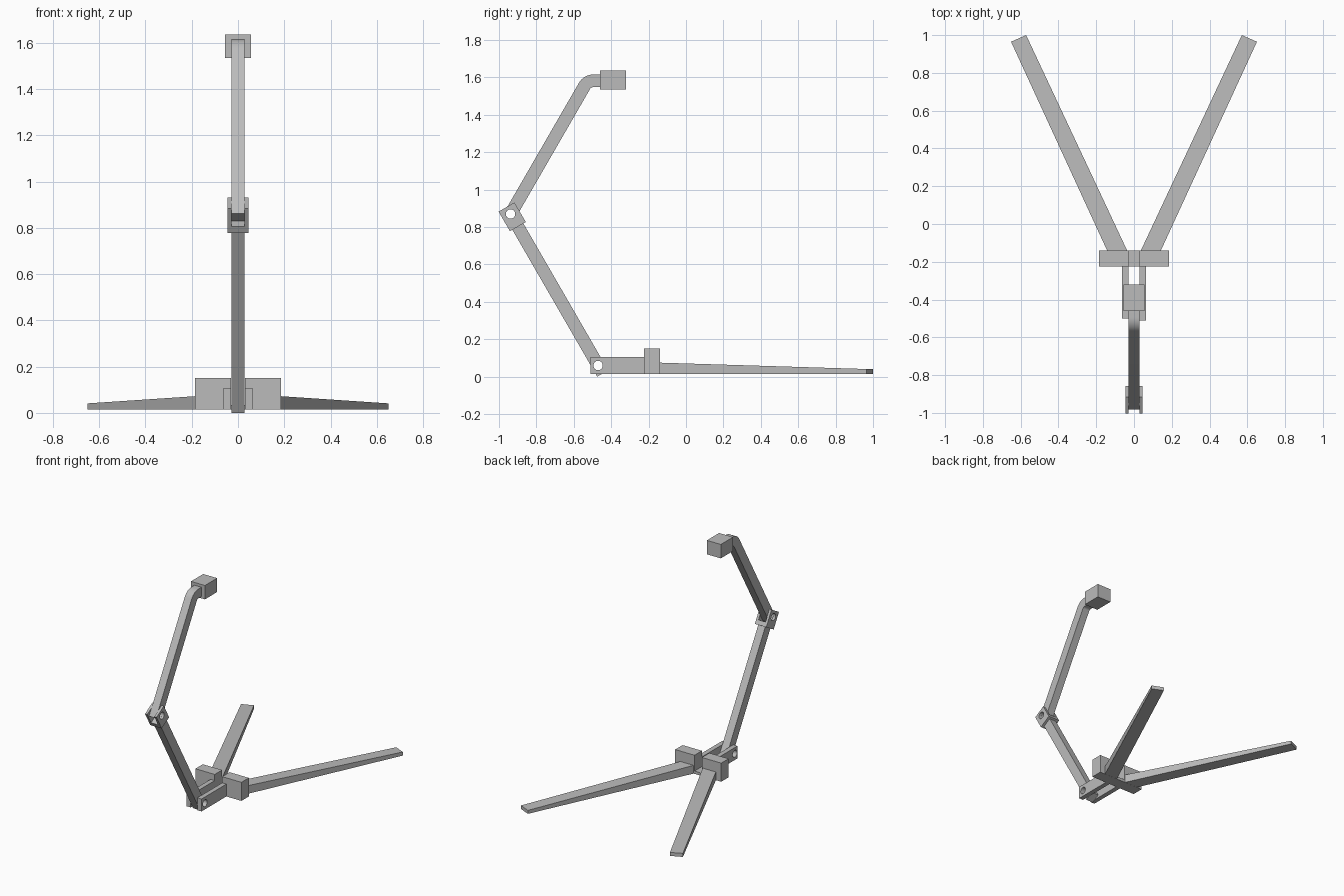
import bpy, bmesh, math
from mathutils import Matrix, Vector

cube = bpy.data.objects.get("Cube")
if cube:
    bpy.data.objects.remove(cube, do_unlink=True)

grey = bpy.data.materials.new("plain grey")
grey.use_nodes = True
color = (0.5, 0.5, 0.5, 1)
grey.diffuse_color = color
grey.node_tree.nodes["Principled BSDF"].inputs["Base Color"].default_value = color


def prism(name, outline, start, depth):
    """Extrude a closed outline of 3D points from start along depth."""
    bm = bmesh.new()
    face = bm.faces.new([bm.verts.new(Vector(p) + Vector(start)) for p in outline])
    new = bmesh.ops.extrude_face_region(bm, geom=[face])["geom"]
    bmesh.ops.translate(bm, vec=depth, verts=[v for v in new if isinstance(v, bmesh.types.BMVert)])
    bmesh.ops.recalc_face_normals(bm, faces=bm.faces)
    mesh = bpy.data.meshes.new(name)
    bm.to_mesh(mesh)
    bm.free()
    mesh.materials.append(grey)
    obj = bpy.data.objects.new(name, mesh)
    bpy.context.collection.objects.link(obj)
    return obj


def box(name, x, y, z):
    outline = [(x[0], 0, z[0]), (x[1], 0, z[0]), (x[1], 0, z[1]), (x[0], 0, z[1])]
    return prism(name, outline, (0, y[0], 0), (0, y[1] - y[0], 0))


def drill(obj, pivot):
    """Cut a round pin hole along x through the part."""
    bpy.ops.mesh.primitive_cylinder_add(vertices=32, radius=0.025, depth=0.4,
                                        location=pivot, rotation=(0, math.pi / 2, 0))
    cutter = bpy.context.object
    cutter.hide_render = True
    cutter.data.materials.append(grey)
    mod = obj.modifiers.new("pin_hole", "BOOLEAN")
    mod.object = cutter
    mod.solver = "EXACT"
    smooth(obj, lambda: bpy.ops.object.modifier_apply(modifier=mod.name))
    bpy.data.objects.remove(cutter, do_unlink=True)


def smooth(obj, before=None):
    bpy.ops.object.select_all(action="DESELECT")
    obj.select_set(True)
    bpy.context.view_layer.objects.active = obj
    if before:
        before()
    bpy.ops.object.shade_smooth_by_angle(angle=math.radians(25))


base_pivot = Vector((0, -0.47, 0.06))
elbow_pivot = Vector((0, -0.938, 0.87))
arm_x, arm_half, floor_z = 0.028, 0.034, 0.015

# Crossbar: two blocks joined by a low bridge, one U-shaped outline
w, s, top, bridge = 0.185, 0.03, 0.15, 0.035
u_shape = [(-w, floor_z), (w, floor_z), (w, top), (s, top),
           (s, bridge), (-s, bridge), (-s, top), (-w, top)]
prism("crossbar", [(x, 0, z) for x, z in u_shape], (0, -0.225, 0), (0, 0.085, 0))

# Base prongs and splayed, tapering legs
for side, label, front in ((1, "left", -0.51), (-1, "right", -0.50)):
    prong = box(label + "_prong", sorted((side * 0.03, side * 0.064)),
                (front, -0.22), (floor_z, 0.105))
    drill(prong, base_pivot)
    plan = [(0.037, -0.139), (0.143, -0.139), (0.651, 0.965), (0.571, 1.0)]
    leg = prism(label + "_leg", [(side * x, y, floor_z) for x, y in plan],
                (0, 0, 0), (0, 0, 0.06))
    for v in leg.data.vertices:
        if v.co.z > 0.05:
            v.co.z = 0.075 - 0.035 * (v.co.y + 0.139) / 1.139

# Lower arm: square bar between the two pivots
along = (elbow_pivot - base_pivot).normalized()
across = Vector((0, along.z, -along.y))
lo = base_pivot - along * 0.049
hi = elbow_pivot - along * 0.06
outline = [lo - across * arm_half, lo + across * arm_half,
           hi + across * arm_half, hi - across * arm_half]
lower = prism("lower_arm", outline, (-arm_x, 0, 0), (2 * arm_x, 0, 0))
drill(lower, base_pivot)

# Elbow fork: slotted block on the end of the lower arm
fw, fs, f_bottom, f_floor, f_top = 0.046, 0.0285, -0.078, -0.046, 0.043
fork_u = [(-fw, f_bottom), (fw, f_bottom), (fw, f_top), (fs, f_top),
          (fs, f_floor), (-fs, f_floor), (-fs, f_top), (-fw, f_top)]
fork = prism("elbow_fork", [elbow_pivot + Vector((x, 0, 0)) + along * t for x, t in fork_u],
             across * -0.049, across * 0.098)
drill(fork, elbow_pivot)

# Upper arm: bar with a rounded bend into a short horizontal neck
lean = Vector((0, 0.5, math.sqrt(0.75)))
side_dir = Vector((0, -lean.z, lean.y))
neck_z, bend = 1.582, 0.055
corner = elbow_pivot + lean * ((neck_z - elbow_pivot.z) / lean.z)
tangent = bend * math.tan(math.radians(30))
center = corner + Vector((0, tangent, -bend))
start = elbow_pivot - lean * 0.028
outer, inner = [start + side_dir * arm_half], [start - side_dir * arm_half]
for i in range(9):
    a = math.radians(150 - 60 * i / 8)
    ray = Vector((0, math.cos(a), math.sin(a)))
    outer.append(center + ray * (bend + arm_half))
    inner.append(center + ray * (bend - arm_half))
neck_end = Vector((0, -0.45, neck_z))
outer.append(neck_end + Vector((0, 0, arm_half)))
inner.append(neck_end - Vector((0, 0, arm_half)))
upper = prism("upper_arm", outer + inner[::-1], (-arm_x, 0, 0), (2 * arm_x, 0, 0))
drill(upper, elbow_pivot)

# Head block at the end of the neck
box("head_block", (-0.056, 0.056), (-0.46, -0.32), (1.535, 1.636))
